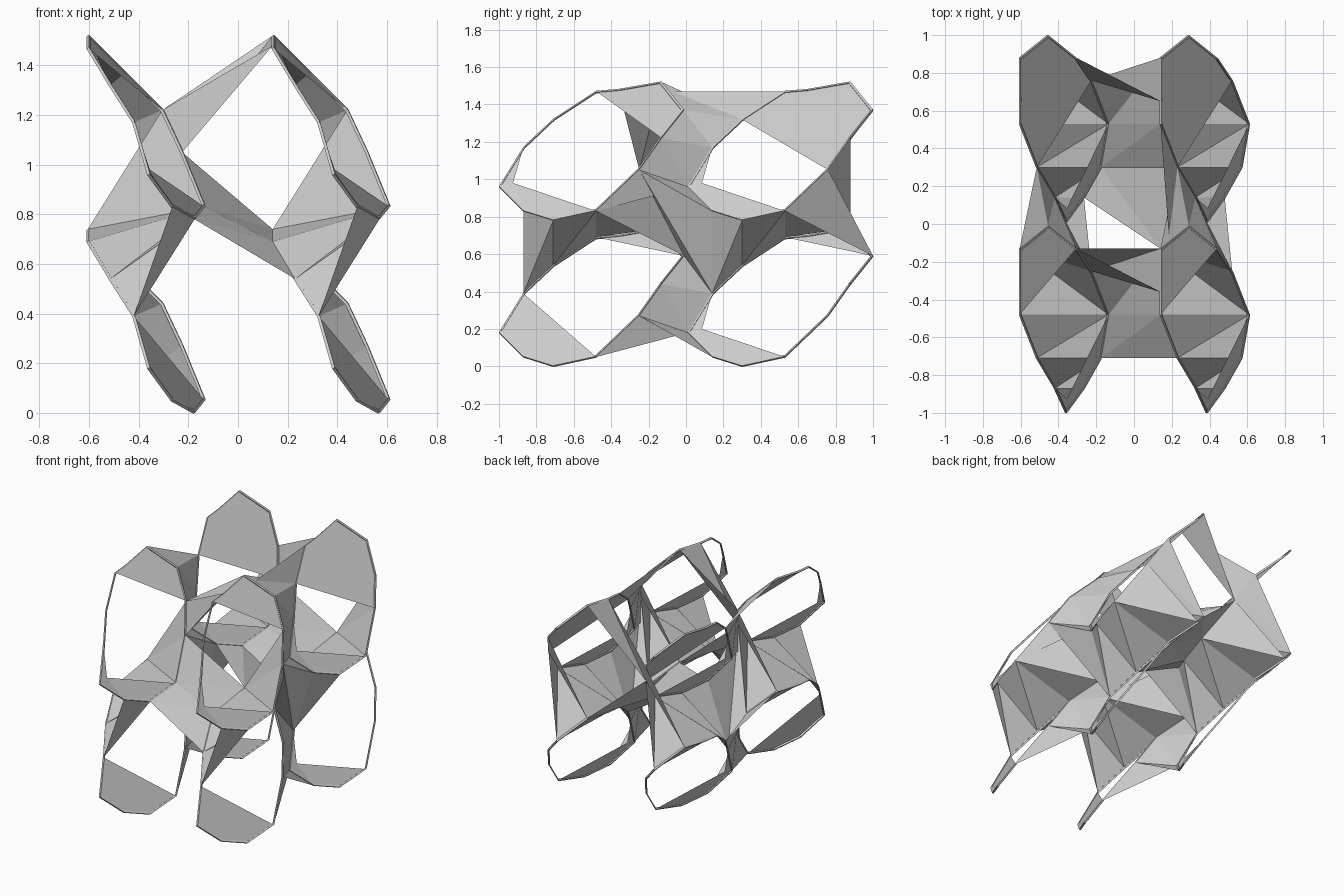
import bpy
from mathutils import Vector

if "Cube" in bpy.data.objects:
    bpy.data.objects.remove(bpy.data.objects["Cube"])

# one slanted, elongated ring (12 points), then two helper points; repeated 2 x 2 x 2
RING = [(.14, .88, .74), (.29, 1.0, .59), (.44, .88, .44), (.52, .76, .27),
        (.61, .53, .05), (.57, .30, .0), (.48, .14, .05), (.385, .01, .18),
        (.325, .14, .39), (.23, .30, .54), (.14, .53, .69), (.14, .65, .70),
        (.185, .94, .69), (.39, .085, .20)]
STEP = (.745, 1.01, .78)
CELLS = [(i, j, k) for i in (0, 1) for j in (0, 1) for k in (0, 1)]


def pt(n, c):
    x, y, z = RING[n]
    return Vector((x + (c[0] - 1) * STEP[0], y + (c[1] - 1) * STEP[1], z + c[2] * STEP[2]))


def make(name, faces, thick=0):
    verts, polys = [], []
    for f in faces:
        polys.append(list(range(len(verts), len(verts) + len(f))))
        verts += f
    me = bpy.data.meshes.new(name)
    me.from_pydata([tuple(v) for v in verts], [], polys)
    me.update()
    ob = bpy.data.objects.new(name, me)
    bpy.context.collection.objects.link(ob)
    if thick:
        m = ob.modifiers.new("thickness", 'SOLIDIFY')
        m.thickness = thick
        m.offset = 0
    return ob


def web(name, patterns, test=lambda c: True):
    """Repeat faces over all cells; each corner is a neighbour tag and a ring index."""
    tags = {"o": (0, 0, 0), "x": (1, 0, 0), "y": (0, 1, 0), "z": (0, 0, 1),
            "w": (0, 1, 1), "d": (-1, 0, 1), "e": (-1, 1, 1)}
    faces = []
    for c in CELLS:
        if not test(c):
            continue
        for pat in patterns:
            f = []
            for item in pat.split():
                cell = tuple(a + b for a, b in zip(c, tags[item[0]]))
                if cell not in CELLS:
                    break
                f.append(pt(int(item[1:]), cell))
            else:
                faces.append(f)
    return make(name, faces)


# thin rims around every opening
rims = []
for c in CELLS:
    loop = [pt(n, c) for n in range(12)]
    mid = sum(loop, Vector()) / 12
    inner = [p + (mid - p) * .025 for p in loop]
    for n in range(12):
        m = (n + 1) % 12
        rims.append([loop[n], loop[m], inner[m], inner[n]])
make("ring_rims", rims, .012)

# flat panels partly closing the rings
caps = []
for c in CELLS:
    if c[2] == 1:
        idx = [9, 10, 11, 0, 1, 2, 3] if c[1] else [10, 11, 0, 1, 2]
    else:
        idx = [10, 11, 0, 1]
    caps.append([pt(n, c) for n in idx])
    if c[1] == 0 and c[2] == 0:
        caps.append([pt(n, c) for n in (4, 5, 6, 7, 8)])
    else:
        caps.append([pt(n, c) for n in (4, 5, 6, 13)])
        caps.append([pt(n, c) for n in (6, 7, 8, 13)])
make("ring_panels", caps)

# webs from lower rings to the rings above
web("upright_webs", ["o8 z6 z5", "o8 z5 o9", "o9 z5 z4", "o9 z4 o10",
                     "o10 z4 o0", "z4 z3 o0", "z3 z2 o0", "z4 o0 o1"])

# webs from front rings to back rings
web("lengthwise_webs", ["o0 y9 o1", "o1 y9 y8", "o1 y8 o2", "o2 y8 y7",
                        "o2 y7 o3", "o3 y7 y6", "o3 y7 o4"])
web("lengthwise_top_web", ["o12 y10 y9"], lambda c: c[0] == 1)

# webs where four rings meet
web("junction_webs", ["z3 w6 y8", "z3 y8 o1", "z3 o1 z4"])

# slanted webs from the lower right rings to the upper left rings
web("cross_webs", ["d5 o9 o10", "d5 o10 d4", "d4 o10 o0", "d4 o0 d3",
                   "e6 o0 e5", "e5 o0 y9"])

# webs joining the tops of the left and right rings
web("top_webs", ["o2 o3 x11", "o3 x0 x11"], lambda c: c[2] == 1)
web("top_front_web", ["o2 x0 o3"], lambda c: c[2] == 1 and c[1] == 0)
